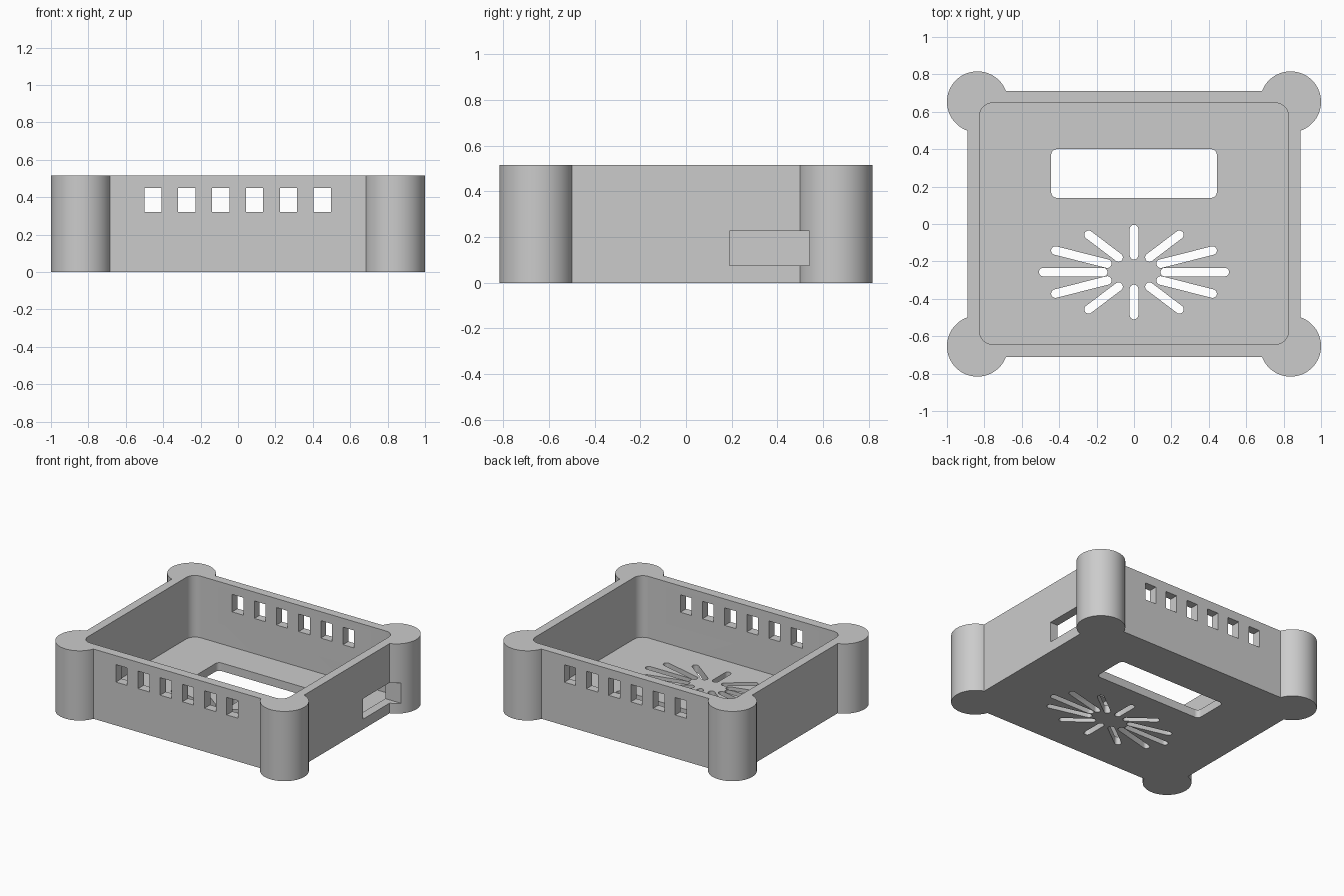
import bpy, bmesh, math
from mathutils import Vector

if "Cube" in bpy.data.objects:
    bpy.data.objects.remove(bpy.data.objects["Cube"], do_unlink=True)

HEIGHT, FLOOR = 0.515, 0.06
WALL_X, WALL_Y = 0.89, 0.71            # outer wall faces
POST_X, POST_Y, POST_R = 0.837, 0.653, 0.163

grey = bpy.data.materials.new("Plain grey")
grey.use_nodes = True
COLOUR = (0.6, 0.6, 0.6, 1)
grey.diffuse_color = COLOUR
grey.node_tree.nodes["Principled BSDF"].inputs["Base Color"].default_value = COLOUR


def arc(cx, cy, r, start, end, steps):
    """Points along an arc, angles in radians."""
    angles = [start + (end - start) * i / steps for i in range(steps + 1)]
    return [(cx + r * math.cos(a), cy + r * math.sin(a)) for a in angles]


def prism(name, outline, z0, z1):
    """Extrude a counter-clockwise outline from z0 to z1."""
    bm = bmesh.new()
    base = bm.faces.new([bm.verts.new((x, y, z0)) for x, y in outline])
    top = bmesh.ops.extrude_face_region(bm, geom=[base], use_keep_orig=True)["geom"]
    verts = [v for v in top if isinstance(v, bmesh.types.BMVert)]
    bmesh.ops.translate(bm, verts=verts, vec=(0, 0, z1 - z0))
    bmesh.ops.recalc_face_normals(bm, faces=bm.faces)
    mesh = bpy.data.meshes.new(name)
    bm.to_mesh(mesh)
    bm.free()
    mesh.materials.append(grey)
    obj = bpy.data.objects.new(name, mesh)
    bpy.context.collection.objects.link(obj)
    return obj


def rectangle(x0, x1, y0, y1):
    return [(x0, y0), (x1, y0), (x1, y1), (x0, y1)]


def rounded(x0, x1, y0, y1, r, steps=10):
    q = math.pi / 2
    centres = [(x1 - r, y1 - r), (x0 + r, y1 - r), (x0 + r, y0 + r), (x1 - r, y0 + r)]
    return [p for i, (cx, cy) in enumerate(centres)
            for p in arc(cx, cy, r, i * q, (i + 1) * q, steps)]


def capsule(a, b, r, steps=10):
    t = math.atan2(b[1] - a[1], b[0] - a[0])
    q = math.pi / 2
    return arc(*b, r, t - q, t + q, steps) + arc(*a, r, t + q, t + 3 * q, steps)


# Case outline: straight walls joined by a round post at each corner
low = -math.acos((WALL_X - POST_X) / POST_R)
high = math.pi - math.asin((WALL_Y - POST_Y) / POST_R)
corner = arc(POST_X, POST_Y, POST_R, low, high, 48)
outline = []
for sx, sy in ((1, 1), (-1, 1), (-1, -1), (1, -1)):
    pts = [(x * sx, y * sy) for x, y in corner]
    outline += pts if sx * sy > 0 else pts[::-1]
case = prism("enclosure_case", outline, 0, HEIGHT)

# Inner cavity and display window
cutters = [
    prism("cavity_cutter", rounded(-0.826, 0.826, -0.643, 0.647, 0.07), FLOOR, 0.7),
    prism("display_cutter", rounded(-0.443, 0.443, 0.14, 0.40, 0.03), -0.1, 0.2),
    prism("port_cutter", rectangle(0.6, 1.2, 0.19, 0.54), 0.075, 0.226),
]

# Speaker grille: slots radiating between two ellipses
for i in range(12):
    c, s = math.cos(i * math.pi / 6), math.sin(i * math.pi / 6)
    inner = (0.165 * c, -0.257 + 0.09 * s)
    outer = (0.485 * c, -0.257 + 0.23 * s)
    cutters.append(prism("slot_cutter", capsule(inner, outer, 0.023), -0.1, 0.2))

# Vent row through the front and back walls
for i in range(6):
    x = (i - 2.5) * 0.181 - 0.002
    cutters.append(prism("vent_cutter", rectangle(x - 0.046, x + 0.046, -1, 1), 0.32, 0.449))

# Apply every cut, then discard the cutters
bpy.context.view_layer.objects.active = case
for cutter in cutters:
    cutter.hide_render = True
    mod = case.modifiers.new("cut", "BOOLEAN")
    mod.operation, mod.solver, mod.object = "DIFFERENCE", "EXACT", cutter
    bpy.ops.object.modifier_apply(modifier=mod.name)
    bpy.data.objects.remove(cutter, do_unlink=True)

bpy.ops.object.select_all(action="DESELECT")
case.select_set(True)
bpy.ops.object.shade_smooth_by_angle(angle=math.radians(30))
